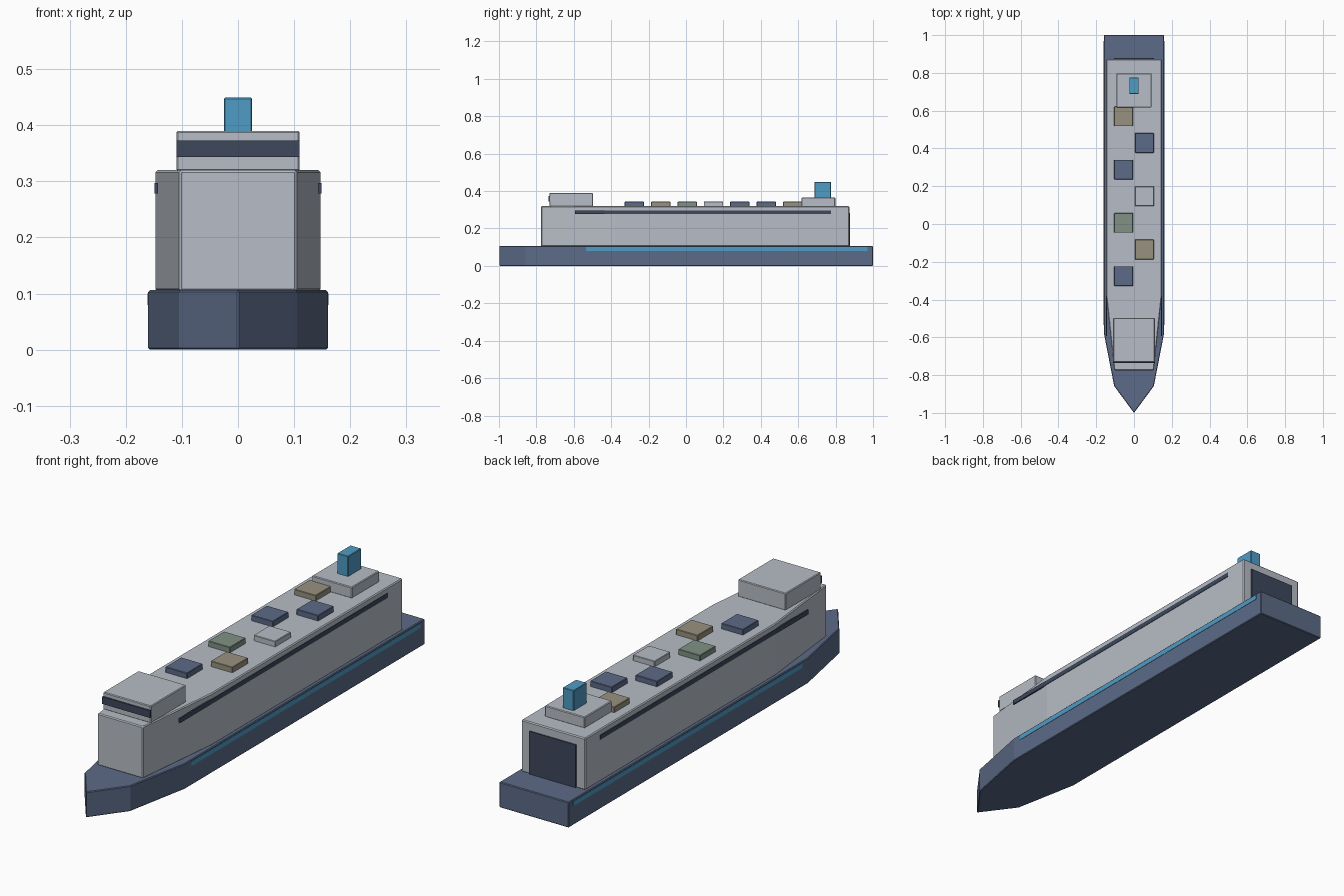
import bpy, bmesh

if "Cube" in bpy.data.objects:
    bpy.data.objects.remove(bpy.data.objects["Cube"])


def material(name, rgb):
    m = bpy.data.materials.new(name)
    lin = [((c + 0.055) / 1.055) ** 2.4 for c in rgb]
    m.diffuse_color = (*lin, 1)
    m.use_nodes = True
    m.node_tree.nodes["Principled BSDF"].inputs["Base Color"].default_value = m.diffuse_color
    return m


NAVY = material("navy", (0.36, 0.42, 0.53))
GREY = material("light grey", (0.72, 0.745, 0.78))
BLUE = material("blue", (0.31, 0.61, 0.77))
DARK = material("dark slate", (0.24, 0.28, 0.36))
TAN = material("tan", (0.60, 0.57, 0.50))
GREEN = material("green", (0.50, 0.57, 0.52))


def prism(name, outline, z0, z1, mat, bevel=0.0):
    """Extrude a plan outline from z0 up to z1."""
    bm = bmesh.new()
    base = bm.faces.new([bm.verts.new((x, y, z0)) for x, y in outline])
    res = bmesh.ops.extrude_face_region(bm, geom=[base])
    top = [v for v in res["geom"] if isinstance(v, bmesh.types.BMVert)]
    bmesh.ops.translate(bm, verts=top, vec=(0, 0, z1 - z0))
    bmesh.ops.recalc_face_normals(bm, faces=bm.faces)
    mesh = bpy.data.meshes.new(name)
    bm.to_mesh(mesh)
    bm.free()
    mesh.materials.append(mat)
    ob = bpy.data.objects.new(name, mesh)
    bpy.context.collection.objects.link(ob)
    if bevel:
        mod = ob.modifiers.new("edge", "BEVEL")
        mod.width = bevel
        mod.segments = 1
        mod.limit_method = "ANGLE"
        mod.angle_limit = 1.0
    return ob


def box(name, x, y, z, mat, bevel=0.0):
    outline = [(x[0], y[0]), (x[1], y[0]), (x[1], y[1]), (x[0], y[1])]
    return prism(name, outline, z[0], z[1], mat, bevel)


def mirrored(half):
    """Complete a starboard half outline, skipping points on the centreline."""
    return half + [(-x, y) for x, y in reversed(half) if x > 0]


# Hull with pointed bow
prism("hull", mirrored([(0, -1), (0.105, -0.858), (0.16, -0.575), (0.16, 1)]),
      0, 0.106, NAVY, 0.003)

# Cargo superstructure, narrowing toward the bow
prism("superstructure", mirrored([(0.105, -0.775), (0.147, -0.38), (0.147, 0.873)]),
      0.104, 0.32, GREY, 0.004)

# Stripes along both sides
for side, s in (("left", -1), ("right", 1)):
    box(side + "_hull_stripe", sorted((s * 0.157, s * 0.1615)), (-0.535, 0.97),
        (0.08, 0.1), BLUE)
    box(side + "_window_stripe", sorted((s * 0.143, s * 0.149)), (-0.594, 0.775),
        (0.278, 0.297), DARK)

# Stern loading door
box("stern_door", (-0.107, 0.107), (0.87, 0.878), (0.106, 0.284), DARK)

# Bridge and its window band
box("bridge", (-0.11, 0.11), (-0.73, -0.498), (0.318, 0.39), GREY, 0.003)
box("bridge_window", (-0.11, 0.11), (-0.736, -0.728), (0.343, 0.373), DARK)

# Aft house and funnel
box("aft_house", (-0.092, 0.092), (0.617, 0.798), (0.318, 0.365), GREY, 0.003)
box("funnel", (-0.025, 0.025), (0.688, 0.775), (0.363, 0.449), BLUE, 0.002)

# Deck hatches, staggered left and right
for i, mat in enumerate((NAVY, TAN, GREEN, GREY, NAVY, NAVY, TAN)):
    cx = -0.055 if i % 2 == 0 else 0.055
    cy = -0.276 + 0.141 * i
    box(f"deck_hatch_{i + 1}", (cx - 0.05, cx + 0.05), (cy - 0.052, cy + 0.052),
        (0.318, 0.343), mat, 0.002)
